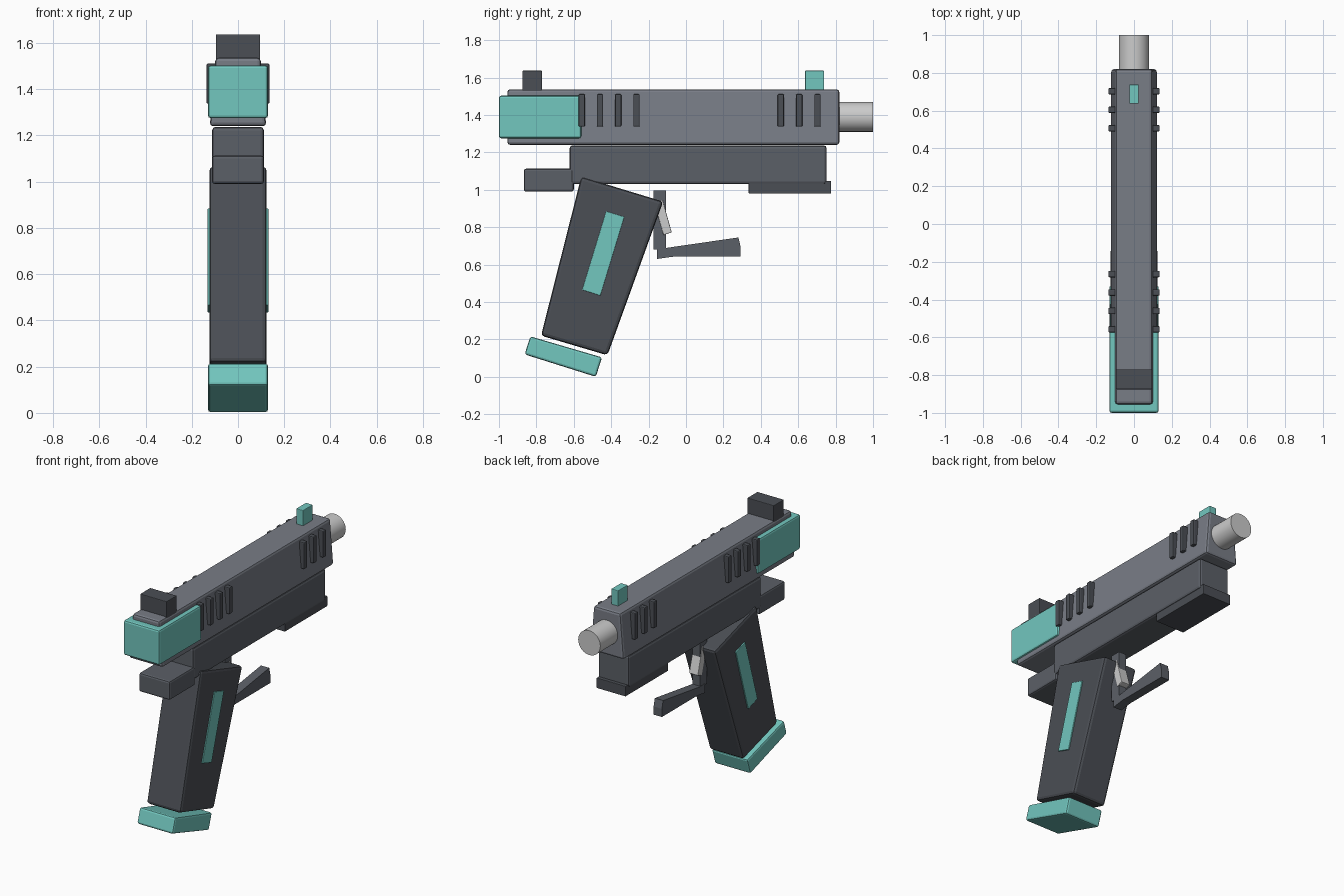
import bpy, bmesh, math

if "Cube" in bpy.data.objects:
    bpy.data.objects.remove(bpy.data.objects["Cube"])


def material(name, rgb):
    m = bpy.data.materials.new(name)
    m.diffuse_color = (*rgb, 1)
    m.use_nodes = True
    m.node_tree.nodes["Principled BSDF"].inputs["Base Color"].default_value = m.diffuse_color
    return m


SLIDE = material("slide_grey", (0.19, 0.205, 0.24))
FRAME = material("frame_grey", (0.105, 0.115, 0.135))
DARK = material("dark_grey", (0.07, 0.077, 0.09))
TEAL = material("teal", (0.17, 0.57, 0.52))
STEEL = material("steel", (0.58, 0.58, 0.58))


def prism(name, profile, x0, x1, mat, bevel=0.01, taper=None):
    """Extrude a (y, z) profile from x0 to x1; taper narrows the upper half in x."""
    bm = bmesh.new()
    face = bm.faces.new([bm.verts.new((x0, y, z)) for y, z in profile])
    ext = bmesh.ops.extrude_face_region(bm, geom=[face])
    for v in ext["geom"]:
        if isinstance(v, bmesh.types.BMVert):
            v.co.x = x1
    if taper:
        mid = sum(z for _, z in profile) / len(profile)
        for v in bm.verts:
            if v.co.z > mid:
                v.co.x *= taper
    bmesh.ops.recalc_face_normals(bm, faces=bm.faces)
    mesh = bpy.data.meshes.new(name)
    bm.to_mesh(mesh)
    bm.free()
    obj = bpy.data.objects.new(name, mesh)
    bpy.context.collection.objects.link(obj)
    mesh.materials.append(mat)
    if bevel:
        mod = obj.modifiers.new("Bevel", "BEVEL")
        mod.width = bevel
        mod.segments = 2
    return obj


def box(name, y0, y1, z0, z1, half, mat, bevel=0.01, taper=None):
    return prism(name, [(y0, z0), (y1, z0), (y1, z1), (y0, z1)],
                 -half, half, mat, bevel, taper)


# Slide with tapered sides, rear cover and sights
box("slide", -0.955, 0.82, 1.24, 1.537, 0.122, SLIDE, 0.015, taper=0.8)
box("rear_cover", -1.0, -0.56, 1.275, 1.503, 0.13, TEAL, 0.012)
box("rear_sight", -0.875, -0.77, 1.52, 1.637, 0.096, DARK, 0.004)
box("front_sight", 0.637, 0.738, 1.52, 1.637, 0.025, TEAL, 0.004)

# Grip serrations standing proud of both slide sides
for i, y in enumerate((-0.557, -0.46, -0.363, -0.265, 0.507, 0.605, 0.703)):
    for side in (-1, 1):
        x0, x1 = sorted((side * 0.09, side * 0.136))
        prism(f"serration_{i}_{'right' if side > 0 else 'left'}",
              [(y - 0.017, 1.337), (y + 0.017, 1.337),
               (y + 0.017, 1.511), (y - 0.017, 1.511)], x0, x1, DARK, 0.006)

# Barrel
bpy.ops.mesh.primitive_cylinder_add(vertices=32, radius=0.08, depth=0.3,
                                    location=(0, 0.85, 1.39),
                                    rotation=(math.pi / 2, 0, 0))
barrel = bpy.context.object
barrel.name = "barrel"
barrel.data.materials.append(STEEL)
bpy.ops.object.shade_smooth_by_angle()

# Frame, tail and accessory rail
box("frame", -0.622, 0.752, 1.03, 1.237, 0.112, FRAME, 0.015)
box("tail", -0.867, -0.6, 0.99, 1.113, 0.112, FRAME, 0.012)
box("rail", 0.335, 0.775, 0.98, 1.047, 0.105, DARK, 0.003)

# Raked grip, base plate and side inlays
prism("grip", [(-0.775, 0.22), (-0.42, 0.115), (-0.122, 0.937), (-0.56, 1.07)],
      -0.124, 0.124, DARK, 0.018)
prism("base_plate", [(-0.863, 0.12), (-0.482, 0.0), (-0.449, 0.104), (-0.832, 0.216)],
      -0.13, 0.13, TEAL, 0.012)
inlay = [(-0.555, 0.465), (-0.458, 0.434), (-0.33, 0.855), (-0.427, 0.885)]
prism("inlay_right", inlay, 0.11, 0.131, TEAL, 0.003)
prism("inlay_left", inlay, -0.131, -0.11, TEAL, 0.003)

# Trigger and open trigger guard
prism("trigger", [(-0.12, 0.758), (-0.076, 0.772), (-0.125, 0.945), (-0.17, 0.93)],
      -0.032, 0.032, STEEL, 0.004)
box("guard_post", -0.175, -0.107, 0.68, 0.995, 0.028, FRAME, 0)
prism("guard_bar", [(-0.155, 0.63), (-0.07, 0.642), (0.292, 0.642), (0.292, 0.695),
                    (0.28, 0.745), (-0.1, 0.69), (-0.155, 0.69)],
      -0.03, 0.03, FRAME, 0)
